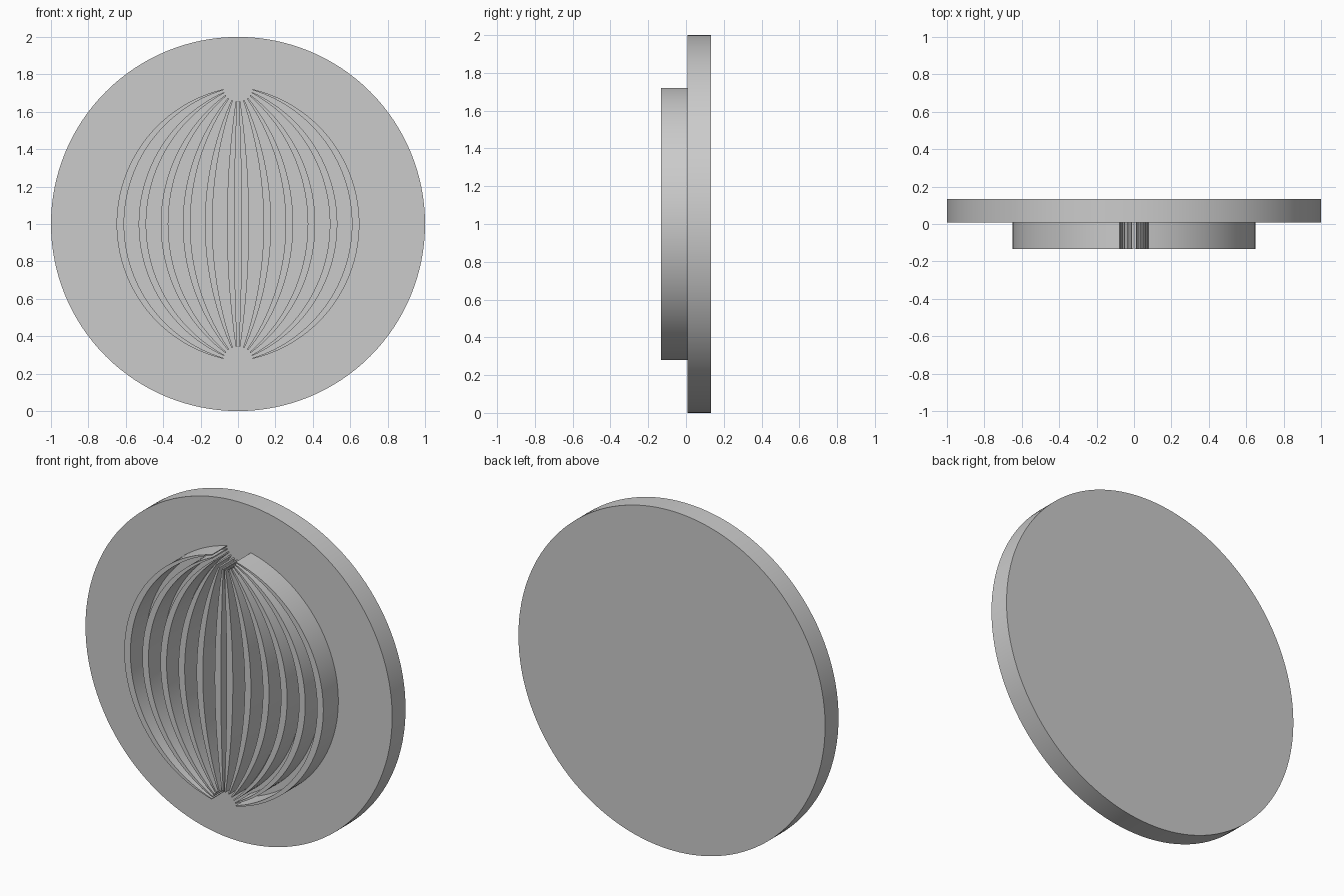
import bpy, bmesh, math

if "Cube" in bpy.data.objects:
    bpy.data.objects.remove(bpy.data.objects["Cube"], do_unlink=True)

FRONT, SEAM, BACK = -0.1325, 0.0075, 0.1325   # depth layers along y
POLE = 0.735                                  # height of the poles from the centre
POLE_GAP = 0.08                               # open radius around each pole
RIB_WIDTH, RIB_PITCH, RIB_START = 0.04, 0.118, 0.019
STEPS = 64

grey = bpy.data.materials.new("plain grey")
grey.use_nodes = True
grey.diffuse_color = (0.6, 0.6, 0.6, 1)
grey.node_tree.nodes["Principled BSDF"].inputs["Base Color"].default_value = (0.6, 0.6, 0.6, 1)


def finish(obj):
    obj.data.materials.append(grey)
    bpy.ops.object.select_all(action='DESELECT')
    obj.select_set(True)
    bpy.context.view_layer.objects.active = obj
    bpy.ops.object.shade_smooth_by_angle(angle=math.radians(30))


def meridian(bulge):
    """Circular arc through both poles, trimmed short of them."""
    half = 2 * math.atan(bulge / POLE)
    radius = POLE / math.sin(half)
    end = half - 2 * math.asin(POLE_GAP / (2 * radius))
    angles = [end * (2 * i / STEPS - 1) for i in range(STEPS + 1)]
    return [(radius * (math.cos(a) - math.cos(half)), 1 + radius * math.sin(a))
            for a in angles]


def make_rib(name, inner):
    bm = bmesh.new()
    rows = []
    for (xi, zi), (xo, zo) in zip(meridian(inner), meridian(inner + RIB_WIDTH)):
        rows.append([bm.verts.new(p) for p in (
            (xi, FRONT, zi), (xo, FRONT, zo), (xo, SEAM, zo), (xi, SEAM, zi))])
    for a, b in zip(rows, rows[1:]):
        for k in range(4):
            n = (k + 1) % 4
            bm.faces.new((a[k], a[n], b[n], b[k]))
    bm.faces.new(rows[0])
    bm.faces.new(rows[-1])
    bmesh.ops.recalc_face_normals(bm, faces=bm.faces)
    mesh = bpy.data.meshes.new(name)
    bm.to_mesh(mesh)
    bm.free()
    obj = bpy.data.objects.new(name, mesh)
    bpy.context.collection.objects.link(obj)
    finish(obj)
    obj.modifiers.new("both sides", 'MIRROR').use_axis[0] = True


# Round backing plate
bpy.ops.mesh.primitive_cylinder_add(
    vertices=128, radius=1, depth=BACK - SEAM,
    location=(0, (BACK + SEAM) / 2, 1), rotation=(math.pi / 2, 0, 0))
plate = bpy.context.object
plate.name = "round_plate"
finish(plate)

# Curved raised ribs, mirrored left and right
for i in range(6):
    make_rib(f"rib_pair_{i + 1}", RIB_START + i * RIB_PITCH)
